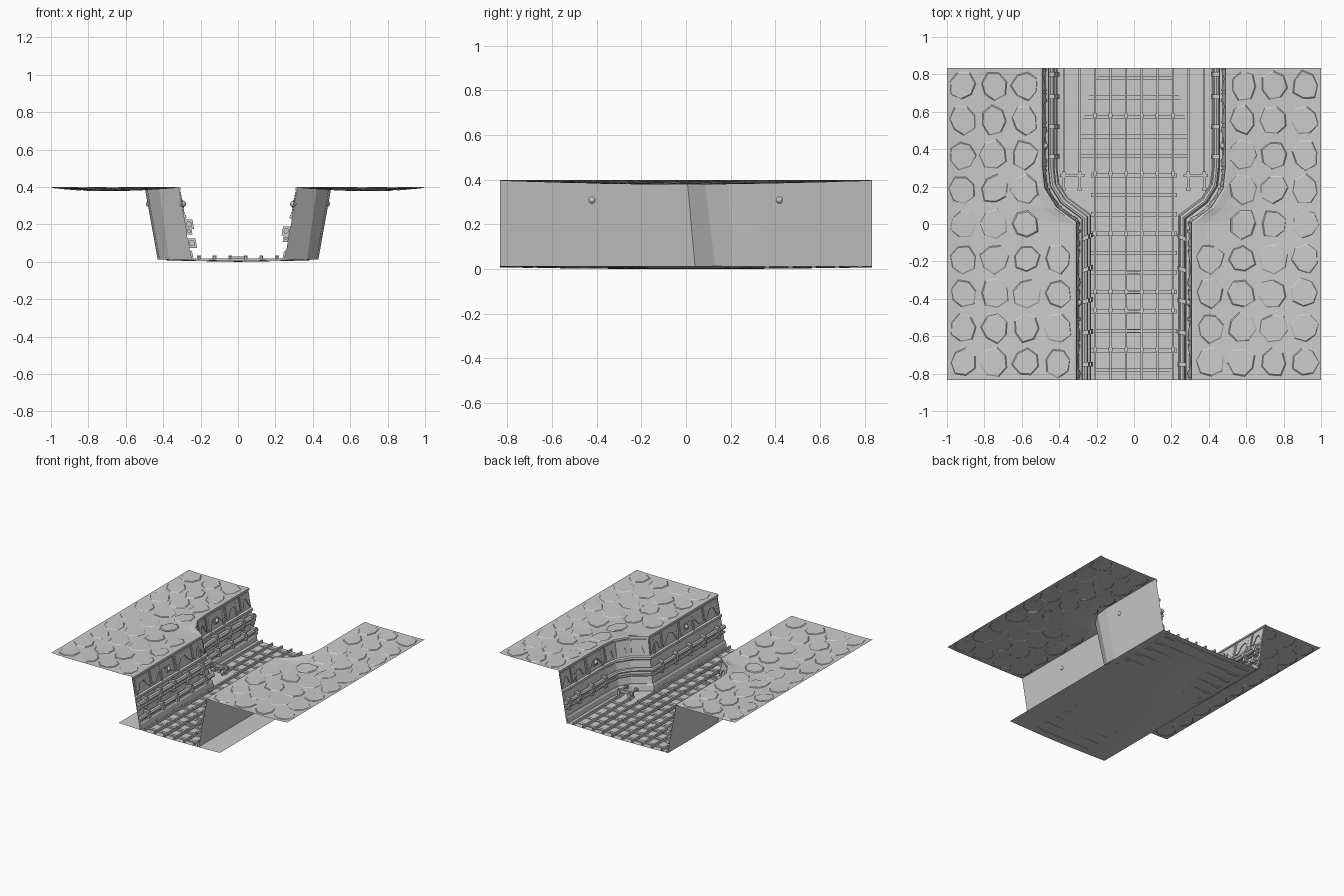
import bpy, bmesh, math, random
from mathutils import Vector

if "Cube" in bpy.data.objects:
    bpy.data.objects.remove(bpy.data.objects["Cube"])

random.seed(4)
L = 0.833
PATH = [(.25, -L), (.25, .04), (.37, .13), (.42, .21), (.43, .30), (.43, L)]
FLOOR, TOP, LEAN = .015, .40, .18


def make(name, verts, faces, smooth=False, two_sided=False):
    me = bpy.data.meshes.new(name)
    me.from_pydata([tuple(v) for v in verts], [], faces)
    bm = bmesh.new()
    bm.from_mesh(me)
    bmesh.ops.recalc_face_normals(bm, faces=bm.faces)
    bm.to_mesh(me)
    bm.free()
    ob = bpy.data.objects.new(name, me)
    bpy.context.collection.objects.link(ob)
    if smooth:
        for p in me.polygons:
            p.use_smooth = True
    return ob


def add_box(v, f, x, y, z, sx, sy, sz):
    b = len(v)
    v += [(x + i * sx / 2, y + j * sy / 2, z + k * sz / 2)
          for k in (-1, 1) for i, j in ((-1, -1), (1, -1), (1, 1), (-1, 1))]
    f += [(b, b + 3, b + 2, b + 1), (b + 4, b + 5, b + 6, b + 7)]
    f += [(b + i, b + (i + 1) % 4, b + 4 + (i + 1) % 4, b + 4 + i) for i in range(4)]


def boxes(name, items):
    v, f = [], []
    for it in items:
        add_box(v, f, *it)
    return make(name, v, f)


# mitred inward normals along the wall path
SEG = [Vector((-(b[1] - a[1]), b[0] - a[0])).normalized() for a, b in zip(PATH, PATH[1:])]
NORM = [SEG[0]] + [(a + b) / (1 + a.dot(b)) for a, b in zip(SEG, SEG[1:])] + [SEG[-1]]


def wall(side, y, z, w):
    """Point at w in front of the leaning wall, at path position y."""
    for i in range(len(PATH) - 1):
        if y <= PATH[i + 1][1] + 1e-6:
            break
    a, b = Vector(PATH[i]), Vector(PATH[i + 1])
    t = (y - a.y) / (b.y - a.y)
    q = a.lerp(b, t) + NORM[i].lerp(NORM[i + 1], t) * (w - LEAN * (z - FLOOR))
    return Vector((side * q.x, q.y, z))


def sweep(name, side, prof, closed=True, smooth=False):
    n = len(prof)
    v = [wall(side, p[1], z, w) for p in PATH for w, z in prof]
    f = [(r * n + i, r * n + (i + 1) % n, (r + 1) * n + (i + 1) % n, (r + 1) * n + i)
         for r in range(len(PATH) - 1) for i in range(n if closed else n - 1)]
    if closed:
        f += [tuple(range(n)), tuple(range(len(v) - n, len(v)))]
    ob = make(name, v, f, smooth)
    return ob


def pipe_profile(w, z, r):
    return [(w + r * math.cos(k * math.pi / 4), z + r * math.sin(k * math.pi / 4)) for k in range(8)]


def wall_blocks(name, side, items):
    """Blocks set on the wall: (y, z, width, height, depth)."""
    v, f = [], []
    for y, z, sy, sz, d in items:
        b = len(v)
        v += [wall(side, y + j * sy / 2, z + k * sz / 2, w) for w in (0, d)
              for j, k in ((-1, -1), (1, -1), (1, 1), (-1, 1))]
        f += [(b, b + 1, b + 2, b + 3), (b + 4, b + 5, b + 6, b + 7)]
        f += [(b + i, b + (i + 1) % 4, b + 4 + (i + 1) % 4, b + 4 + i) for i in range(4)]
    make(name, v, f)


def ground_z(x, y, edge):
    t = max(0, min(1, (abs(x) - edge) / (1 - edge)))
    return TOP - .004 - .017 * math.sin(math.pi * t) * math.cos(y * math.pi / 2 / L)


# trench floor, slightly dished
N = 12
fv = [(-.43 + .86 * i / N, -L + 2 * L * j / N,
       FLOOR - .015 * math.sin(math.pi * i / N) * (.5 + .5 * math.sin(math.pi * j / N)))
      for j in range(N + 1) for i in range(N + 1)]
ff = [(j * 13 + i, j * 13 + i + 1, j * 13 + i + 14, j * 13 + i + 13) for j in range(N) for i in range(N)]
make("trench_floor", fv, ff)

# rails, sleepers and clips
rails = [(-.375 + .0833 * i, 0, .022, .011, 2 * L, .018) for i in range(2, 8)]
for x in (-.375, -.29, .29, .375):
    rails.append((x, (L + .22) / 2, .022, .011, L - .22, .018))
boxes("rails", rails)
ys = [-.78 + .104 * i for i in range(16)]
boxes("sleepers", [(0, y, .011, .76 if y > .3 else .46, .022, .012) for y in ys])
boxes("centre_rungs", [(0, y, .021, .083, .014, .012) for y in ys[2:6]])
boxes("rail_clips", [(-.375 + .0833 * i, y, .023, .02, .022, .022)
                     for i in range(2, 8) for y in (-.67, -.46, -.36, -.05, .27, .58)])

# end stops of the outer rails
stops = []
for s in (-1, 1):
    stops.append((s * .33, .26, .06, .13, .016, .022))
    for x in (.29, .375):
        stops += [(s * x, .265, .037, .018, .03, .055), (s * x, .222, .06, .012, .07, .012),
                  (s * x, .185, .06, .024, .014, .024)]
boxes("rail_end_stops", stops)

for side, tag in ((-1, "left"), (1, "right")):
    # main wall sheet, curb, lip and ledges
    sweep(tag + "_wall", side, [(0, FLOOR), (0, .2), (0, TOP)], closed=False)
    sweep(tag + "_curb", side, [(0, .012), (.012, .012), (.012, .05), (.006, .06), (0, .06)])
    sweep(tag + "_lip", side, [(0, .378), (.01, .382), (.01, .396), (0, TOP)])
    sweep(tag + "_ledge", side, [(0, .225), (.014, .235), (.014, .25), (0, .255)])

    # service pipes with brackets
    runs = [(.2, .017), (.165, .01), (.1, .016)] if side < 0 else [(.165, .015), (.125, .009)]
    for k, (z, r) in enumerate(runs):
        ob = sweep(f"{tag}_pipe_{k + 1}", side, pipe_profile(r + .004, z, r))
    marks = [-.75, -.58, -.41, -.24, -.07, .36, .52, .68, .8]
    wall_blocks(tag + "_pipe_brackets", side,
                [(y, z, .024, 2 * r + .018, 2 * r + .01) for y in marks for z, r in runs])
    wall_blocks(tag + "_ribs", side,
                [(y, .315, .016, .12, .008) for y in (-.8, -.5, -.3, -.02, .34, .5, .66)])

    # upper wall panels with ragged lower edges
    v, f = [], []
    for y0, y1 in ((-.82, -.64), (-.62, -.34), (-.32, -.12), (-.1, .03), (.05, .125),
                   (.135, .205), (.215, .295), (.31, .52), (.54, .7), (.715, .825)):
        d, b = y1 - y0, len(v)
        poly = [(y0, .375), (y0, .27), (y0 + .2 * d, .275), (y0 + .35 * d, .325),
                (y0 + .6 * d, .335), (y0 + .8 * d, .29), (y1, .265), (y1, .375)]
        v += [wall(side, y, z, 0) for y, z in poly] + [wall(side, y, z, .007) for y, z in poly]
        f += [tuple(range(b + 8, b + 16))]
        f += [(b + i, b + (i + 1) % 8, b + 8 + (i + 1) % 8, b + 8 + i) for i in range(8)]
    make(tag + "_wall_panels", v, f)

    # round wall lamps
    for k, y in enumerate((-.41, .42)):
        bpy.ops.mesh.primitive_uv_sphere_add(segments=12, ring_count=8, radius=.017,
                                             location=wall(side, y, .31, .008))
        bpy.context.object.name = f"{tag}_lamp_{k + 1}"
        bpy.ops.object.shade_smooth_by_angle()
    wall_blocks(tag + "_lamp_plates", side, [(y, .31, .045, .045, .01) for y in (-.41, .42)])

    # ground sheet beside the trench
    rows = sorted({-L + 2 * L * j / 20 for j in range(21)} | {p[1] for p in PATH})
    M, v = 10, []
    for y in rows:
        e = wall(side, y, TOP, 0)
        for i in range(M + 1):
            t = i / M
            x, yy = e.x + (side - e.x) * t, e.y + (y - e.y) * t
            z = ground_z(x, yy, abs(e.x)) if 0 < i < M else TOP
            v.append((x, yy, z))
    w = M + 1
    f = [(j * w + i, j * w + i + 1, (j + 1) * w + i + 1, (j + 1) * w + i)
         for j in range(len(rows) - 1) for i in range(M)]
    make(tag + "_ground", v, f)

    # cracked slabs on the ground
    v, f = [], []
    for j in range(9):
        cy = -.74 + .185 * j
        edge = .32 if cy < -.05 else .5
        cols = 4 if edge < .4 else 3
        for i in range(cols):
            step = (1 - edge) / cols
            cx = edge + step * (i + .5)
            b, a0 = len(v), random.random()
            ring = []
            for k in range(7):
                a = a0 + k * math.tau / 7
                r = random.uniform(.85, 1.08)
                ring.append((.46 * step * r * math.cos(a), .083 * r * math.sin(a)))
            for q, h in ((1, -.001), (.9, .004)):
                v += [(side * (cx + q * px), cy + q * py, ground_z(cx + q * px, cy + q * py, edge) + h)
                      for px, py in ring]
            f += [tuple(range(b + 7, b + 14))]
            f += [(b + k, b + (k + 1) % 7, b + 7 + (k + 1) % 7, b + 7 + k) for k in range(7)]
    make(tag + "_ground_slabs", v, f)
